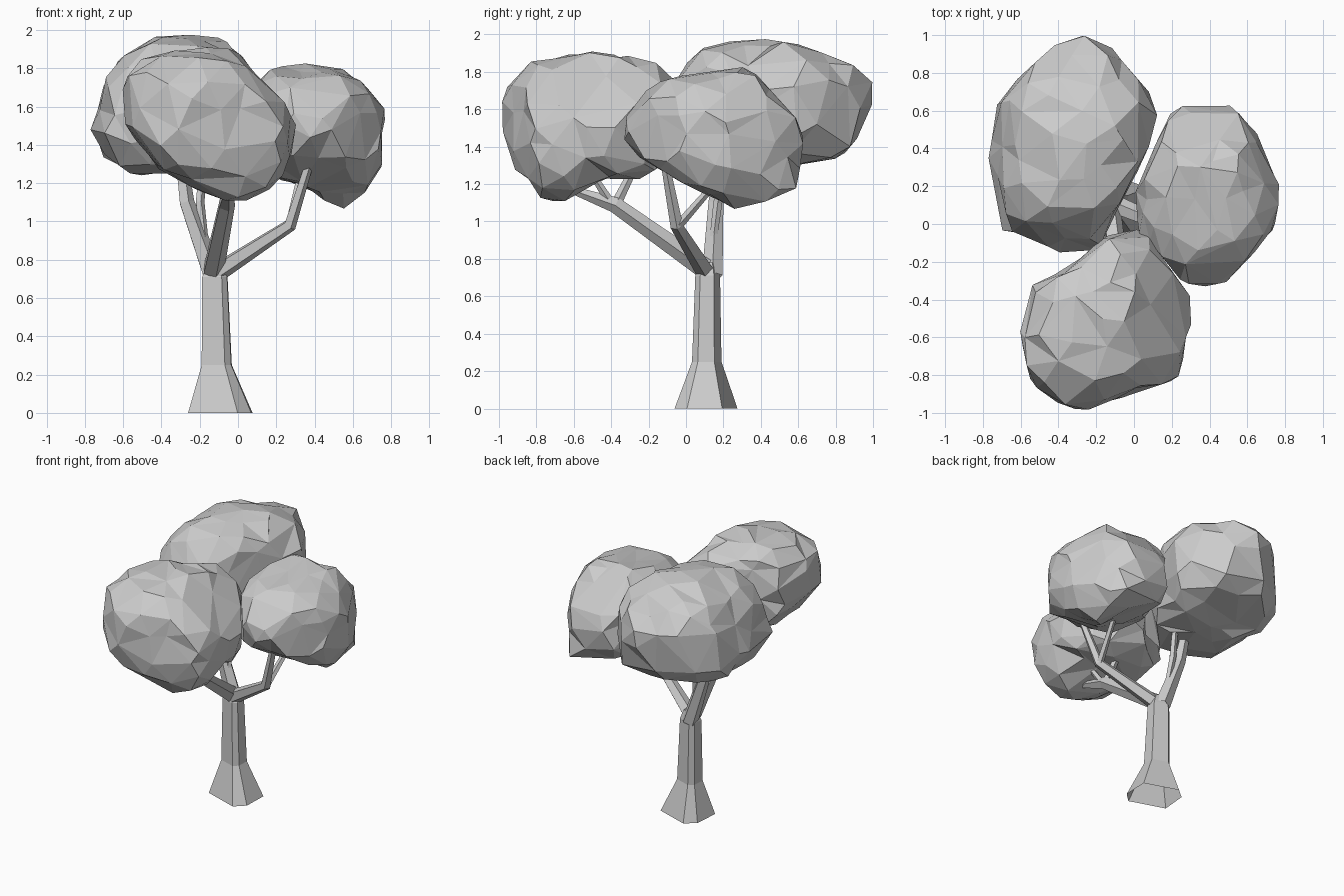
import bpy
import bmesh
import math
import random
from mathutils import Vector

random.seed(11)

if "Cube" in bpy.data.objects:
    bpy.data.objects.remove(bpy.data.objects["Cube"], do_unlink=True)

# One plain material for the whole tree
GREY = (0.6, 0.6, 0.6, 1)
grey = bpy.data.materials.new("plain_grey")
grey.use_nodes = True
grey.diffuse_color = GREY
shader = next(n for n in grey.node_tree.nodes if n.type == "BSDF_PRINCIPLED")
shader.inputs["Base Color"].default_value = GREY
shader.inputs["Roughness"].default_value = 0.9


def add_object(name, bm):
    bmesh.ops.recalc_face_normals(bm, faces=bm.faces)
    mesh = bpy.data.meshes.new(name)
    bm.to_mesh(mesh)
    bm.free()
    mesh.materials.append(grey)
    obj = bpy.data.objects.new(name, mesh)
    bpy.context.collection.objects.link(obj)
    return obj


def skin_rings(bm, rings):
    """Join a list of equal rings of points into a tube with a closed tip."""
    loops = [[bm.verts.new(p) for p in ring] for ring in rings]
    count = len(loops[0])
    for low, high in zip(loops, loops[1:]):
        for i in range(count):
            j = (i + 1) % count
            bm.faces.new((low[i], low[j], high[j], high[i]))
    bm.faces.new(loops[-1])


def branch(name, path, radii, sides=5):
    """Tapered low-poly limb along a path."""
    points = [Vector(p) for p in path]
    rings = []
    for i, (point, radius) in enumerate(zip(points, radii)):
        along = points[min(i + 1, len(points) - 1)] - points[max(i - 1, 0)]
        turn = Vector((0, 0, 1)).rotation_difference(along)
        ring = []
        for k in range(sides):
            a = math.tau * k / sides
            ring.append(point + turn @ Vector((math.cos(a), math.sin(a), 0)) * radius)
        rings.append(ring)
    bm = bmesh.new()
    skin_rings(bm, rings)
    return add_object(name, bm)


def fill_share(outline, middle, direction):
    """Inverse distance from the middle to the outline, scaled by the direction."""
    if direction.length < 1e-6:
        return 0
    corners = [Vector(p) - middle for p in outline]
    for a, b in zip(corners, corners[1:] + corners[:1]):
        # anticlockwise outline: find the edge that the ray crosses
        if a.cross(direction) >= 0 and direction.cross(b) >= 0:
            return direction.cross(b - a) / a.cross(b)
    return 0


def foliage(name, centre, top, front, side):
    """Faceted leaf mass kept inside its plan and its two elevations."""
    centre = Vector(centre)
    bm = bmesh.new()
    bmesh.ops.create_icosphere(bm, subdivisions=3, radius=1)
    for vert in bm.verts:
        d = vert.co.normalized()
        d = (d + Vector([random.uniform(-.08, .08) for _ in range(3)])).normalized()
        shares = [fill_share(top, centre.xy, d.xy),
                  fill_share(front, centre.xz, d.xz),
                  fill_share(side, centre.yz, d.yz)]
        rounded = (2 / sum(s ** 3 for s in shares)) ** (1 / 3)
        radius = min(rounded, 1 / max(shares))
        vert.co = centre + d * radius * random.uniform(.96, 1.03)
    obj = add_object(name, bm)
    thin = obj.modifiers.new("larger_facets", "DECIMATE")
    thin.ratio = 0.55
    return obj


# Trunk: flared foot, narrow waist, slight lean
TRUNK_ANGLES = [math.radians(a) for a in (-62, -32, 28, 115, 145, 205)]
trunk_rings = []
for x, y, z, r in ((-.09, .105, 0, .188), (-.11, .11, .25, .088),
                   (-.12, .115, .71, .074), (-.12, .12, .78, .045)):
    trunk_rings.append([(x + r * math.cos(a), y + r * math.sin(a), z)
                        for a in TRUNK_ANGLES])
trunk_mesh = bmesh.new()
skin_rings(trunk_mesh, trunk_rings)
add_object("trunk", trunk_mesh)

# Main limbs
branch("back_limb", [(-.13, .14, .71), (-.27, .16, 1.1), (-.31, .2, 1.42)],
       [.058, .042, .03])
branch("front_limb", [(-.13, .1, .75), (-.06, -.38, 1.09), (-.05, -.64, 1.18)],
       [.058, .045, .018])
branch("left_limb", [(-.1, .1, .74), (.27, -.05, .98), (.37, -.11, 1.3)],
       [.052, .036, .024])

# Thin forks
branch("back_fork", [(-.17, .14, .86), (-.2, .17, 1.1), (-.17, .25, 1.45)],
       [.02, .025, .02])
branch("front_fork_inner", [(-.06, -.38, 1.08), (-.1, -.26, 1.32)], [.03, .02])
branch("front_fork_outer", [(-.06, -.39, 1.08), (-.03, -.5, 1.25)], [.026, .018])
branch("left_fork", [(.27, -.04, .98), (.32, .17, 1.22)], [.026, .018])

# Leaf masses, each from anticlockwise outlines
foliage("back_foliage", (-.32, .42, 1.58),
        top=((.13, .69), (-.02, .78), (-.07, .92), (-.16, .99), (-.33, 1),
             (-.64, .76), (-.77, .57), (-.77, .36), (-.71, .17), (-.7, -.04),
             (-.5, -.1), (-.35, -.17), (-.18, -.13), (-.13, .02), (0, .24), (.13, .55)),
        front=((.1, 1.45), (.12, 1.72), (-.05, 1.95), (-.22, 1.98), (-.43, 1.96),
               (-.64, 1.85), (-.69, 1.72), (-.77, 1.47), (-.71, 1.34),
               (-.54, 1.22), (-.41, 1.24), (-.1, 1.26), (.04, 1.33)),
        side=((.99, 1.56), (.98, 1.81), (.78, 1.86), (.66, 1.94), (.42, 1.97),
              (.1, 1.94), (.02, 1.84), (-.06, 1.74), (-.15, 1.5), (-.1, 1.29),
              (.1, 1.22), (.45, 1.25), (.62, 1.31), (.84, 1.35)))
foliage("left_foliage", (.38, .15, 1.45),
        top=((.76, .24), (.71, .34), (.57, .6), (.41, .64), (.25, .64), (.13, .57),
             (.11, .4), (.02, .19), (-.02, -.02), (.1, -.12), (.19, -.24),
             (.32, -.34), (.5, -.32), (.61, -.18), (.76, 0)),
        front=((.77, 1.6), (.64, 1.72), (.55, 1.81), (.44, 1.83), (.16, 1.8),
               (.08, 1.74), (0, 1.5), (.06, 1.3), (.27, 1.2), (.37, 1.18),
               (.55, 1.04), (.67, 1.1), (.71, 1.24), (.77, 1.31)),
        side=((.62, 1.49), (.47, 1.71), (.31, 1.82), (.1, 1.79), (-.11, 1.76),
              (-.29, 1.63), (-.34, 1.53), (-.32, 1.4), (-.08, 1.24), (.15, 1.13),
              (.29, 1.04), (.38, 1.09), (.6, 1.1), (.62, 1.32)))
foliage("front_foliage", (-.16, -.5, 1.52),
        top=((.29, -.37), (.21, -.26), (.1, -.06), (.02, -.02), (-.13, -.05),
             (-.26, -.16), (-.41, -.28), (-.53, -.31), (-.62, -.66), (-.6, -.8),
             (-.36, -.99), (-.17, -.96), (0, -.88), (.22, -.84), (.29, -.65)),
        front=((.3, 1.54), (.23, 1.64), (.09, 1.76), (-.02, 1.89), (-.2, 1.91),
               (-.46, 1.89), (-.54, 1.85), (-.6, 1.68), (-.6, 1.51), (-.44, 1.3),
               (-.18, 1.14), (.01, 1.06), (.18, 1.12), (.27, 1.27)),
        side=((-.02, 1.5), (-.07, 1.79), (-.2, 1.86), (-.5, 1.91), (-.82, 1.85),
              (-.96, 1.71), (-1, 1.47), (-.97, 1.33), (-.69, 1.06), (-.6, 1.15),
              (-.41, 1.24), (-.25, 1.23), (-.08, 1.33)))
